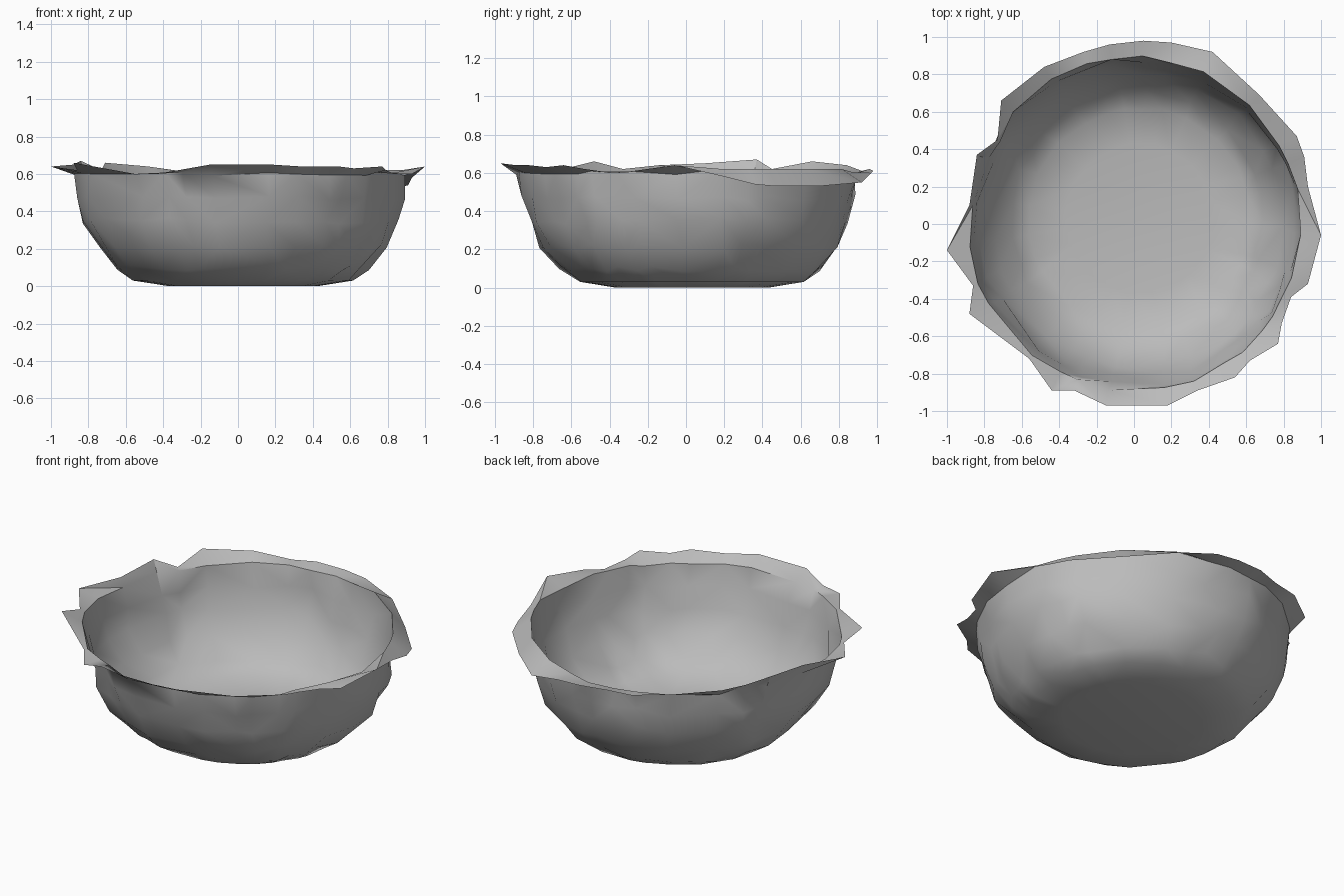
import bpy
import bmesh
import math
import random

random.seed(7)

default_cube = bpy.data.objects.get("Cube")
if default_cube:
    bpy.data.objects.remove(default_cube, do_unlink=True)

# Single plain grey finish
grey = bpy.data.materials.new("plain grey")
grey.use_nodes = True
colour = (0.5, 0.5, 0.5, 1)
grey.diffuse_color = colour
grey.node_tree.nodes["Principled BSDF"].inputs["Base Color"].default_value = colour

# Ragged edge of the lip, counter-clockwise from the left side
LIP = [
    (1, -.06, .64), (.93, .2, .58), (.91, .36, .54), (.87, .47, .53),
    (.67, .69, .53), (.42, .92, .55), (.2, .97, .6), (.05, .98, .61),
    (-.13, .96, .62), (-.27, .92, .61), (-.48, .84, .64), (-.71, .66, .66),
    (-.73, .45, .62), (-.84, .37, .67), (-.88, .1, .65), (-1, -.14, .64),
    (-.86, -.33, .62), (-.88, -.48, .66), (-.56, -.72, .6), (-.44, -.89, .6),
    (-.32, -.89, .62), (-.15, -.97, .65), (.18, -.97, .65), (.34, -.89, .64),
    (.54, -.82, .64), (.62, -.73, .63), (.77, -.64, .64), (.79, -.53, .62),
    (.84, -.39, .6), (.93, -.32, .6),
]

# Wall profile as (radius, height), from the base up to the lip crease
WALL = [(.4, 0), (.59, .03), (.68, .1), (.78, .21), (.84, .35), (.87, .47)]
CREASE_RADIUS = .89
TOP = .6


def wobble(amount):
    return random.uniform(-amount, amount)


def wall_ring(bm, radius, height):
    """One uneven ring of the wall; lower rings lean a little off centre."""
    lean = .03 * (1 - height / TOP)
    rough = .018 if height > .05 else .008
    ring = []
    for x, y, z in LIP:
        angle = math.atan2(y, x) + wobble(rough)
        r = radius + wobble(rough)
        h = height + wobble(rough) if height > .05 else height
        ring.append(bm.verts.new((r * math.cos(angle) + lean,
                                  r * math.sin(angle) + lean, h)))
    return ring


def crease_ring(bm):
    """Ring where the wall bends outward into the lip."""
    ring = []
    for x, y, z in LIP:
        reach = math.hypot(x, y)
        scale = min(CREASE_RADIUS + wobble(.01), reach * .98) / reach
        folded_down = z < .59
        height = .62 if folded_down else TOP + wobble(.01)
        ring.append(bm.verts.new((x * scale, y * scale, height)))
    return ring


def bridge(bm, lower, upper):
    """Triangles between two rings, with diagonals in mixed directions."""
    count = len(lower)
    for i in range(count):
        j = (i + 1) % count
        a, b, c, d = lower[i], lower[j], upper[j], upper[i]
        if random.random() < .5:
            bm.faces.new((a, b, c))
            bm.faces.new((a, c, d))
        else:
            bm.faces.new((a, b, d))
            bm.faces.new((b, c, d))


# Thin open bowl: flat base, bulging wall and ragged flared lip
bm = bmesh.new()
rings = [wall_ring(bm, radius, height) for radius, height in WALL]
rings.append(crease_ring(bm))
rings.append([bm.verts.new(point) for point in LIP])
bm.faces.new(list(reversed(rings[0])))
for lower, upper in zip(rings, rings[1:]):
    bridge(bm, lower, upper)
bmesh.ops.recalc_face_normals(bm, faces=bm.faces)

mesh = bpy.data.meshes.new("bowl")
bm.to_mesh(mesh)
bm.free()
mesh.materials.append(grey)
bowl = bpy.data.objects.new("bowl", mesh)
bpy.context.collection.objects.link(bowl)

# Smooth wall with the lip crease kept sharp
bpy.context.view_layer.objects.active = bowl
bowl.select_set(True)
bpy.ops.object.shade_smooth_by_angle(angle=math.radians(35))
